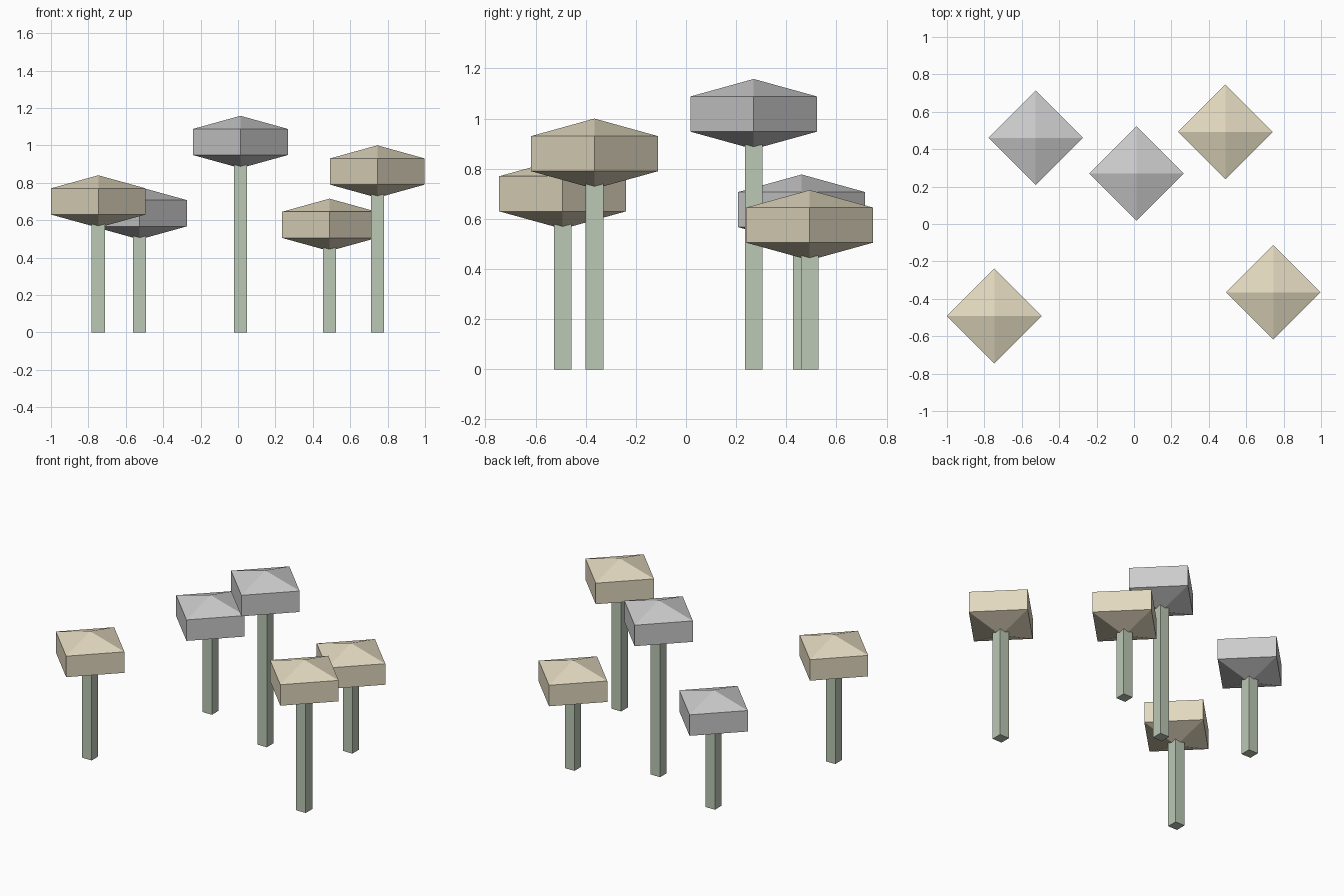
import bpy, bmesh, math
from mathutils import Matrix

if "Cube" in bpy.data.objects:
    bpy.data.objects.remove(bpy.data.objects["Cube"])


def material(name, rgb):
    m = bpy.data.materials.new(name)
    m.diffuse_color = (*rgb, 1)
    m.use_nodes = True
    m.node_tree.nodes["Principled BSDF"].inputs["Base Color"].default_value = m.diffuse_color
    return m


GREEN = material("stem_green", (0.50, 0.58, 0.46))
TAN = material("cap_tan", (0.76, 0.69, 0.52))

STEM_W = 0.07
CAP_HALF_H = 0.14
CAP_R = 0.253 / math.sin(math.pi / 3)   # rim rings sit at 60 degrees from the poles


def add_object(name, bm, mat):
    mesh = bpy.data.meshes.new(name)
    bm.to_mesh(mesh)
    bm.free()
    if mat:
        mesh.materials.append(mat)
    obj = bpy.data.objects.new(name, mesh)
    bpy.context.collection.objects.link(obj)
    return obj


def mushroom(i, x, y, top, cap_mat):
    mid = top - CAP_HALF_H
    # square stem, ending hidden inside the cap
    bm = bmesh.new()
    bmesh.ops.create_cube(bm, size=1, matrix=Matrix.Diagonal((STEM_W, STEM_W, mid, 1)))
    add_object(f"stem_{i}", bm, GREEN).location = (x, y, mid / 2)
    # four-sided flattened sphere cap with corners on the x and y axes
    bm = bmesh.new()
    bmesh.ops.create_uvsphere(bm, u_segments=4, v_segments=3, radius=1,
                              matrix=Matrix.Diagonal((CAP_R, CAP_R, CAP_HALF_H, 1)))
    add_object(f"cap_{i}", bm, cap_mat).location = (x, y, mid)


# x, y, top height, cap material
for i, spec in enumerate([
    (-0.747, -0.492, 0.84, TAN),
    (-0.526, 0.461, 0.777, None),
    (0.013, 0.27, 1.158, None),
    (0.489, 0.493, 0.715, TAN),
    (0.745, -0.365, 1.0, TAN),
], 1):
    mushroom(i, *spec)
